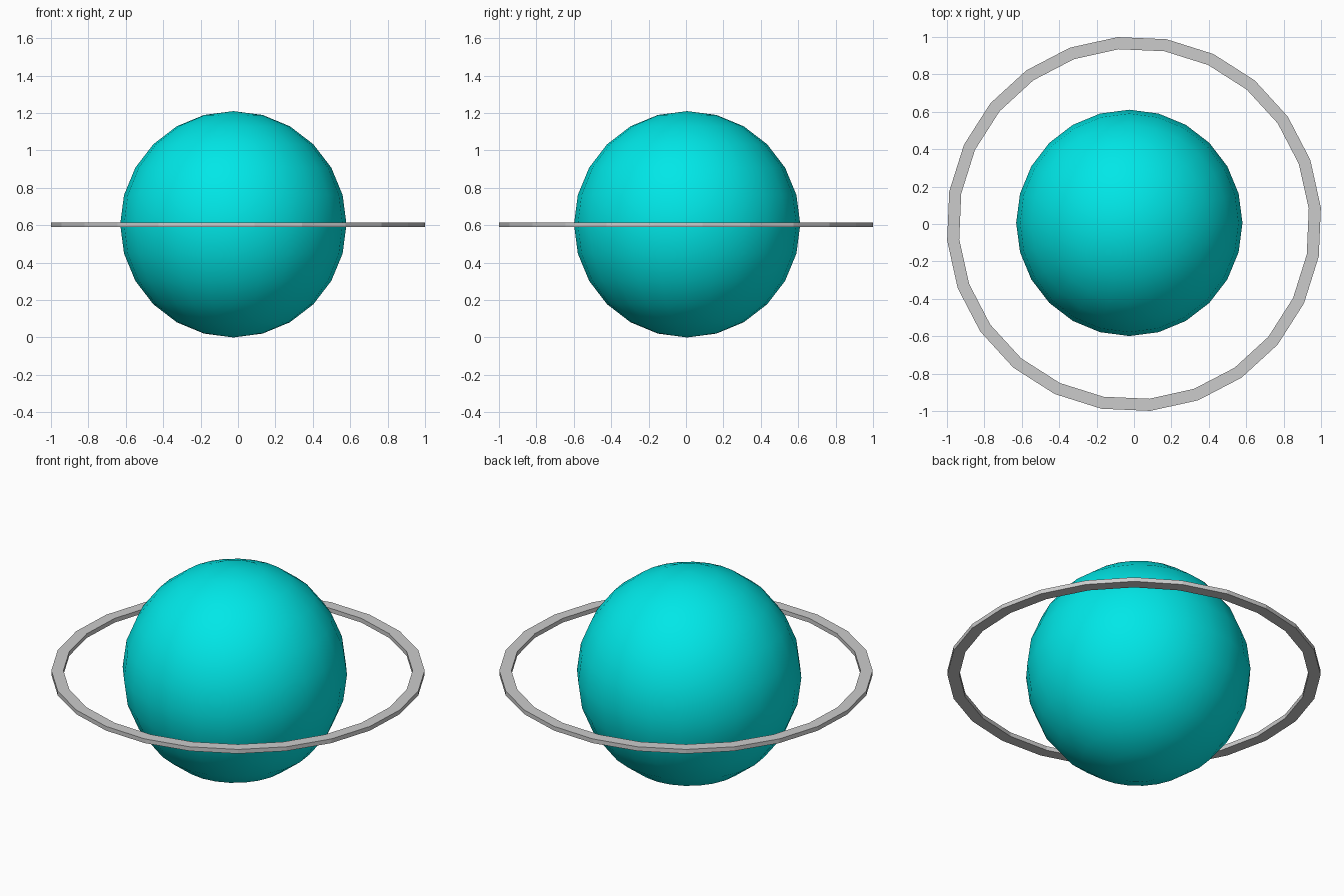
import bpy, bmesh
from math import radians, cos, sin, tau

if "Cube" in bpy.data.objects:
    bpy.data.objects.remove(bpy.data.objects["Cube"])

SEGMENTS = 24

# Planet: smooth low-poly ball, slightly off the ring's centre
bpy.ops.mesh.primitive_uv_sphere_add(segments=SEGMENTS, ring_count=12,
                                     radius=0.605, location=(-0.025, 0.006, 0.605))
planet = bpy.context.object
planet.name = "planet"
bpy.ops.object.shade_smooth()
cyan = bpy.data.materials.new("cyan")
cyan.diffuse_color = (0.0, 0.8, 0.8, 1)
cyan.use_nodes = True
cyan.node_tree.nodes["Principled BSDF"].inputs["Base Color"].default_value = cyan.diffuse_color
planet.data.materials.append(cyan)


# Ring: flat band with a rectangular section swept around z
def band(name, inner, outer, z0, z1, turn):
    bm = bmesh.new()
    section = [(inner, z0), (outer, z0), (outer, z1), (inner, z1)]
    loops = []
    for i in range(SEGMENTS):
        a = tau * i / SEGMENTS + turn
        loops.append([bm.verts.new((r * cos(a), r * sin(a), z)) for r, z in section])
    for i in range(SEGMENTS):
        a, b = loops[i], loops[(i + 1) % SEGMENTS]
        for k in range(4):
            n = (k + 1) % 4
            bm.faces.new((a[k], b[k], b[n], a[n]))
    bmesh.ops.recalc_face_normals(bm, faces=bm.faces)
    mesh = bpy.data.meshes.new(name)
    bm.to_mesh(mesh)
    bm.free()
    obj = bpy.data.objects.new(name, mesh)
    bpy.context.collection.objects.link(obj)
    return obj


band("ring", 0.938, 1.003, 0.59, 0.615, radians(5))
